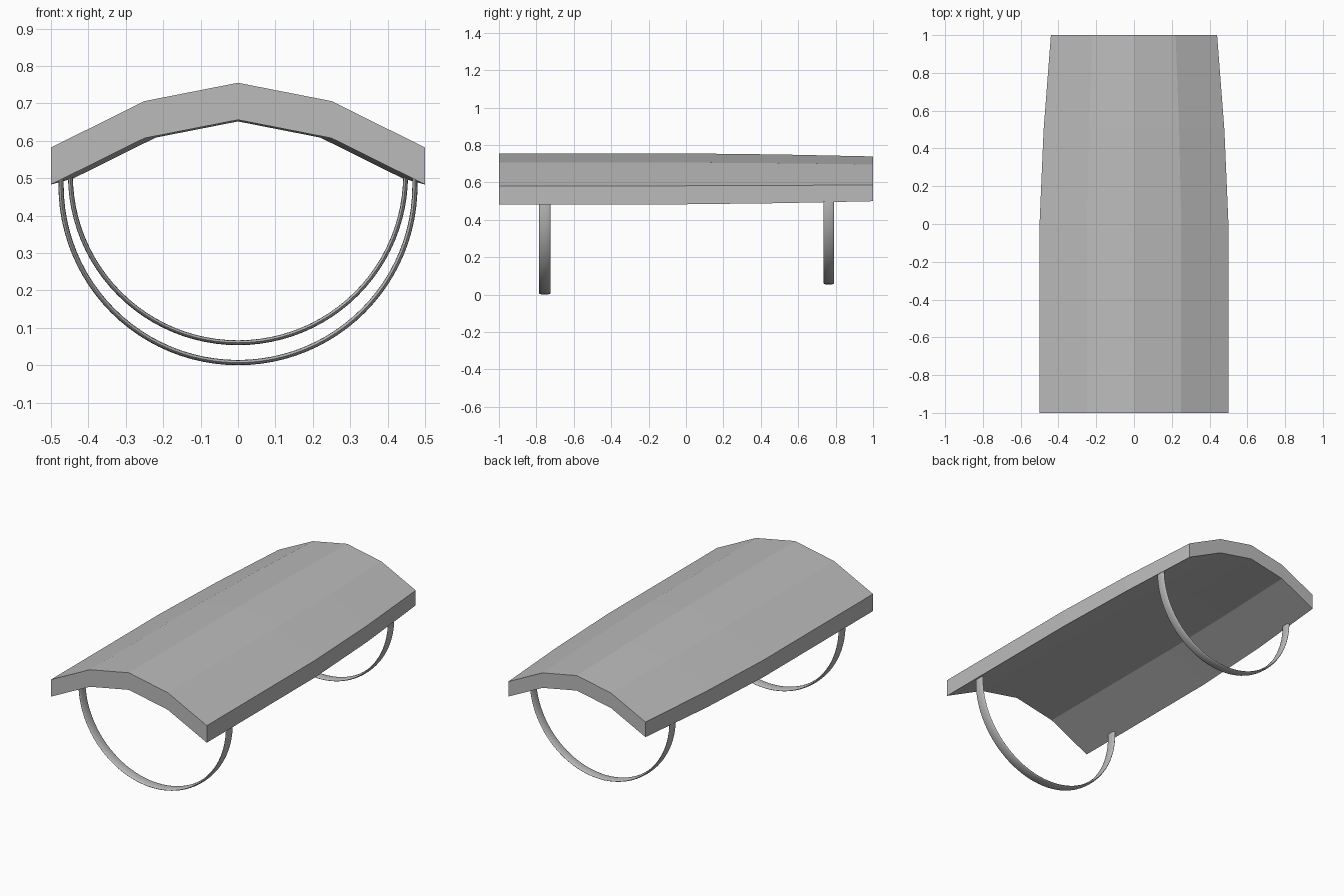
import bpy, bmesh, math

if "Cube" in bpy.data.objects:
    bpy.data.objects.remove(bpy.data.objects["Cube"])

grey = bpy.data.materials.new("plain grey")
grey.diffuse_color = (0.5, 0.5, 0.5, 1)
grey.use_nodes = True
grey.node_tree.nodes["Principled BSDF"].inputs["Base Color"].default_value = grey.diffuse_color


def make_object(name, bm):
    bmesh.ops.recalc_face_normals(bm, faces=bm.faces)
    mesh = bpy.data.meshes.new(name)
    bm.to_mesh(mesh)
    bm.free()
    mesh.materials.append(grey)
    obj = bpy.data.objects.new(name, mesh)
    bpy.context.collection.objects.link(obj)
    return obj


def loft(name, sections):
    """Skin a list of closed cross-sections and cap both ends."""
    bm = bmesh.new()
    rings = [[bm.verts.new(p) for p in sec] for sec in sections]
    n = len(rings[0])
    for a, b in zip(rings, rings[1:]):
        for i in range(n):
            j = (i + 1) % n
            bm.faces.new((a[i], a[j], b[j], b[i]))
    bm.faces.new(rings[0])
    bm.faces.new(rings[-1])
    return make_object(name, bm)


# Arched top: faceted profile, constant at the front and tapering to the back
top = [(-0.5, 0.582), (-0.25, 0.706), (0, 0.755), (0.25, 0.706), (0.5, 0.582)]
profile = top + [(x, z - 0.099) for x, z in reversed(top)]
MID_Z = 0.62
stations = [(-1, 1), (0, 1), (0.5, 0.957), (1, 0.88)]
loft("arched_top", [[(x * s, y, MID_Z + (z - MID_Z) * s) for x, z in profile]
                    for y, s in stations])


# Half-hoop legs: flattened oval section swept round a semicircle
def hoop(name, y, radius, centre_z, half_width, half_thick, end_z):
    steps, sides = 48, 16
    path = [(math.pi + math.pi * i / steps, centre_z) for i in range(steps + 1)]
    # short straight ends that tuck into the arched top
    path = [(math.pi, end_z)] + path + [(2 * math.pi, end_z)]
    sections = []
    for a, cz in path:
        sec = []
        for k in range(sides):
            t = 2 * math.pi * k / sides
            r = radius + half_thick * math.cos(t)
            sec.append((r * math.cos(a), y + half_width * math.sin(t),
                        cz + r * math.sin(a)))
        sections.append(sec)
    obj = loft(name, sections)
    bpy.ops.object.select_all(action='DESELECT')
    obj.select_set(True)
    bpy.context.view_layer.objects.active = obj
    bpy.ops.object.shade_smooth_by_angle(angle=math.radians(50))


hoop("front_hoop_leg", -0.755, 0.473, 0.48, 0.03, 0.007, 0.515)
hoop("back_hoop_leg", 0.763, 0.448, 0.508, 0.028, 0.0065, 0.53)
